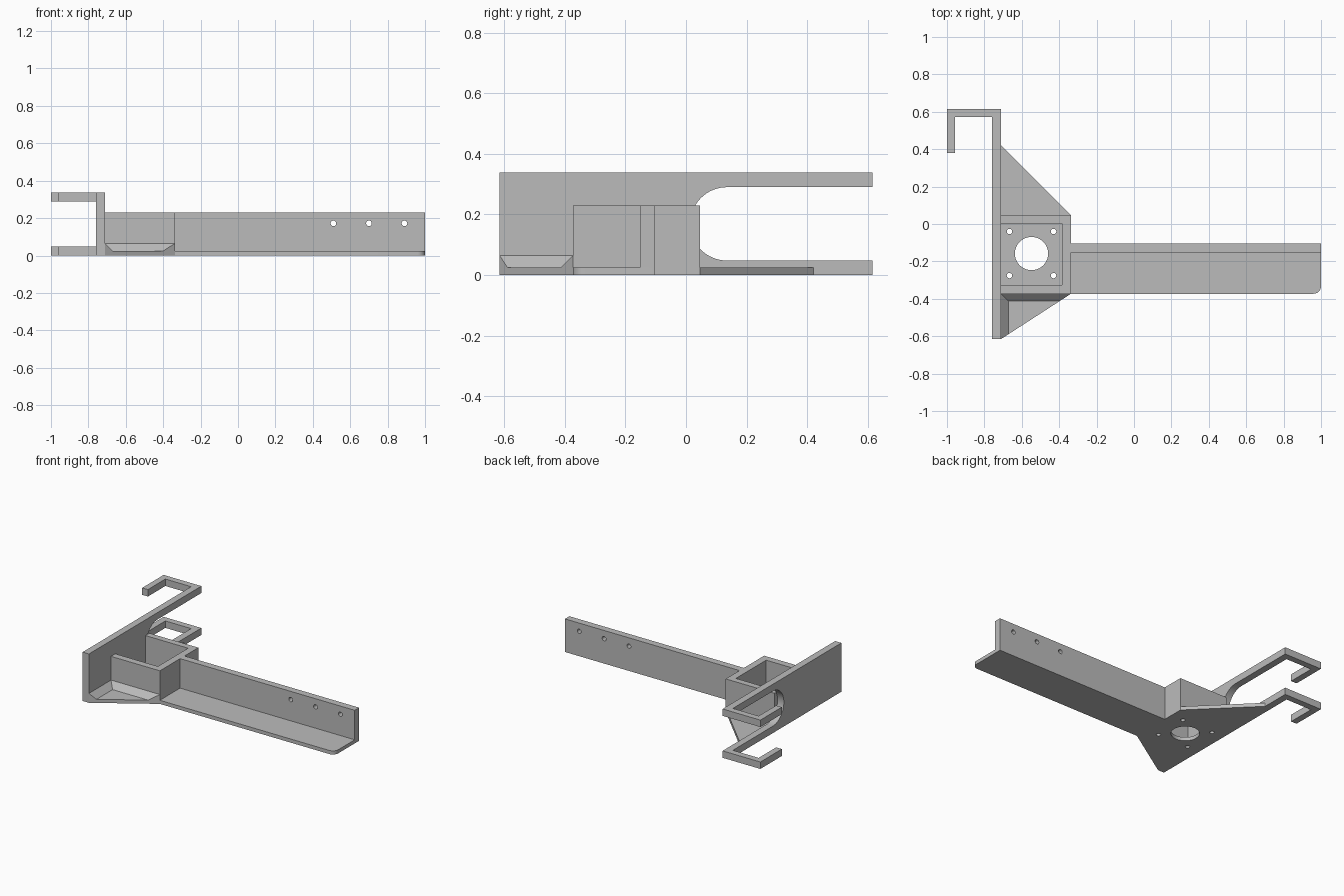
import bpy, bmesh, math
from mathutils import Vector

if "Cube" in bpy.data.objects:
    bpy.data.objects.remove(bpy.data.objects["Cube"], do_unlink=True)

# Main dimensions
FLOOR, WALL_TOP, PLATE_TOP = 0.025, 0.229, 0.338
PLATE_L, PLATE_R = -0.759, -0.711      # upright plate faces
BOX_R, BOX_F, BOX_B = -0.337, -0.373, 0.047
END = 0.615
BAR = 0.048                            # clip bar thickness

grey = bpy.data.materials.new("light grey")
grey.use_nodes = True
COLOUR = (0.5, 0.5, 0.5, 1)
grey.diffuse_color = COLOUR
grey.node_tree.nodes["Principled BSDF"].inputs["Base Color"].default_value = COLOUR


def finish(name, bm):
    bmesh.ops.recalc_face_normals(bm, faces=bm.faces)
    mesh = bpy.data.meshes.new(name)
    bm.to_mesh(mesh)
    bm.free()
    mesh.materials.append(grey)
    obj = bpy.data.objects.new(name, mesh)
    bpy.context.collection.objects.link(obj)
    return obj


def prism(name, outline, start, end, axis="z"):
    """Extrude an outline along z (x, y), x (y, z) or y (x, z)."""
    place = {"z": lambda a, b, c: (a, b, c),
             "x": lambda a, b, c: (c, a, b),
             "y": lambda a, b, c: (a, c, b)}[axis]
    bm = bmesh.new()
    face = bm.faces.new([bm.verts.new(place(a, b, start)) for a, b in outline])
    moved = bmesh.ops.extrude_face_region(bm, geom=[face])["geom"]
    shift = Vector(place(0, 0, end - start))
    bmesh.ops.translate(bm, vec=shift, verts=[v for v in moved if isinstance(v, bmesh.types.BMVert)])
    return finish(name, bm)


def hull(name, points):
    bm = bmesh.new()
    for p in points:
        bm.verts.new(p)
    bmesh.ops.convex_hull(bm, input=bm.verts)
    bmesh.ops.dissolve_limit(bm, angle_limit=0.01, verts=bm.verts, edges=bm.edges)
    return finish(name, bm)


def arc(cx, cy, r, a0, a1, steps):
    angles = [math.radians(a0 + (a1 - a0) * i / steps) for i in range(steps + 1)]
    return [(cx + r * math.cos(a), cy + r * math.sin(a)) for a in angles]


def select_only(obj):
    bpy.ops.object.select_all(action="DESELECT")
    obj.select_set(True)
    bpy.context.view_layer.objects.active = obj


def drill(obj, centre, r, start, end, axis, steps=32):
    """Cut a round hole through a part."""
    cutter = prism("hole_cutter", arc(*centre, r, 0, 360, steps)[:-1], start, end, axis)
    cutter.hide_render = True
    mod = obj.modifiers.new("hole", "BOOLEAN")
    mod.operation, mod.solver, mod.object = "DIFFERENCE", "EXACT", cutter
    select_only(obj)
    bpy.ops.object.modifier_apply(modifier=mod.name)
    bpy.data.objects.remove(cutter, do_unlink=True)


# Base plate: both gussets, the motor floor and the rail floor in one sheet
RAIL_F, RAIL_B = -0.152, -0.104
base = prism("base_plate",
             [(PLATE_R, -END), (BOX_R, BOX_F)]
             + arc(0.96, BOX_F + 0.04, 0.04, -90, 0, 8)
             + [(1, RAIL_B), (BOX_R, RAIL_B), (BOX_R, BOX_B), (PLATE_R, 0.421)],
             0, FLOOR)
MX, MY = -0.548, -0.158
drill(base, (MX, MY), 0.089, -0.1, 0.1, "z", 48)
for sx in (-1, 1):
    for sy in (-1, 1):
        drill(base, (MX + sx * 0.118, MY + sy * 0.118), 0.0145, -0.1, 0.1, "z", 24)

# Upright plate with a round-ended slot
MID = PLATE_TOP / 2
plate = prism("upright_plate",
              [(-END, 0), (END, 0), (END, BAR)]
              + arc(0.135, MID, MID - BAR, 270, 90, 32)
              + [(END, PLATE_TOP - BAR), (END, PLATE_TOP), (-END, PLATE_TOP)],
              PLATE_L, PLATE_R, "x")

# Clip hooks at the end of each slot arm
hook_outline = [(PLATE_L, END), (-1, END), (-1, 0.38), (-0.956, 0.38),
                (-0.956, 0.571), (PLATE_L, 0.571)]
for name, z in (("lower_hook", 0), ("upper_hook", PLATE_TOP - BAR)):
    prism(name, hook_outline, z, z + BAR)

# Three-sided box wall around the motor floor
prism("box_walls",
      [(PLATE_R, BOX_F), (BOX_R, BOX_F), (BOX_R, BOX_B), (PLATE_R, BOX_B),
       (PLATE_R, 0.004), (-0.385, 0.004), (-0.385, -0.326), (PLATE_R, -0.326)],
      FLOOR, WALL_TOP)

# Rail wall with three screw holes
rail = prism("rail_wall", [(BOX_R, RAIL_F), (1, RAIL_F), (1, RAIL_B), (BOX_R, RAIL_B)],
             FLOOR, WALL_TOP)
for x in (0.51, 0.70, 0.89):
    drill(rail, (x, 0.172), 0.015, -0.3, 0.1, "y", 24)

# Sloped fillets where the front gusset meets the box and the plate
C = 0.04
slope = (BOX_F + END) / (BOX_R - PLATE_R)
top = FLOOR + C
hull("box_fillet",
     [(x, BOX_F, z) for x in (PLATE_R, BOX_R) for z in (FLOOR, top)]
     + [(PLATE_R, BOX_F - C, FLOOR), (BOX_R - C / slope, BOX_F - C, FLOOR)])
hull("plate_fillet",
     [(PLATE_R, y, z) for y in (BOX_F, -END) for z in (FLOOR, top)]
     + [(PLATE_R + C, BOX_F, FLOOR), (PLATE_R + C, -END + C * slope, FLOOR)])

# Smooth the round surfaces, keep the edges crisp
for obj in (base, plate, rail):
    select_only(obj)
    bpy.ops.object.shade_smooth_by_angle(angle=math.radians(30))
